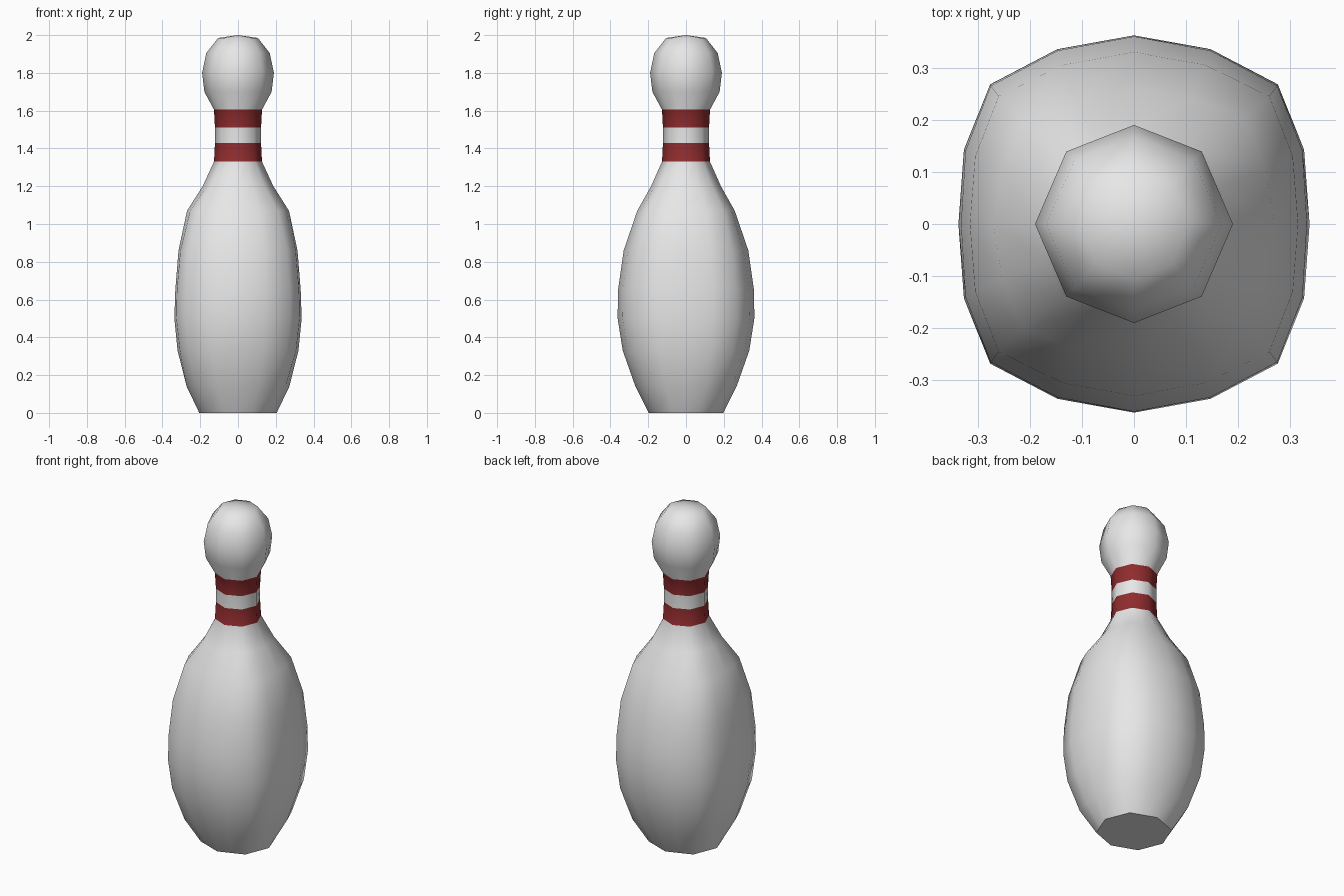
import bpy, bmesh


def material(name, rgb):
    m = bpy.data.materials.new(name)
    m.diffuse_color = (*rgb, 1)
    return m


# Rings: height, half width x, half width y, diagonal x, diagonal y, side bulge
RINGS = [
    (0.00, 0.205, 0.197, 0.148, 0.142, 1.00),
    (0.14, 0.272, 0.268, 0.212, 0.205, 1.04),
    (0.33, 0.320, 0.335, 0.260, 0.252, 1.06),
    (0.50, 0.337, 0.362, 0.276, 0.268, 1.065),
    (0.65, 0.332, 0.360, 0.275, 0.265, 1.065),
    (0.86, 0.315, 0.330, 0.260, 0.245, 1.06),
    (1.07, 0.270, 0.258, 0.212, 0.200, 1.05),
    (1.20, 0.187, 0.185, 0.140, 0.138, 1.02),
    (1.33, 0.127, 0.127, 0.090, 0.090, 1.0),
    (1.43, 0.122, 0.122, 0.086, 0.086, 1.0),
    (1.51, 0.122, 0.122, 0.086, 0.086, 1.0),
    (1.605, 0.127, 0.127, 0.090, 0.090, 1.0),
    (1.70, 0.178, 0.178, 0.122, 0.130, 1.0),
    (1.80, 0.190, 0.190, 0.130, 0.139, 1.0),
    (1.905, 0.168, 0.168, 0.115, 0.122, 1.0),
    (1.985, 0.105, 0.105, 0.073, 0.077, 1.0),
]


def ring_points(z, rx, ry, dx, dy, k):
    """Eight main points with a bulged midpoint between neighbours."""
    main = [(rx, 0), (dx, dy), (0, ry), (-dx, dy),
            (-rx, 0), (-dx, -dy), (0, -ry), (dx, -dy)]
    pts = []
    for i, (x, y) in enumerate(main):
        u, v = main[(i + 1) % 8]
        pts += [(x, y, z), ((x + u) / 2 * k, (y + v) / 2 * k, z)]
    return pts


# Pin body, neck and head as one lofted skin
bm = bmesh.new()
rings = [[bm.verts.new(p) for p in ring_points(*r)] for r in RINGS]
n = len(rings[0])
for a, b in zip(rings, rings[1:]):
    for i in range(n):
        j = (i + 1) % n
        bm.faces.new((a[i], a[j], b[j], b[i]))
base = bm.faces.new(rings[0][::-1])
apex = bm.verts.new((0, 0, 2.0))
for i in range(n):
    bm.faces.new((rings[-1][i], rings[-1][(i + 1) % n], apex))

# Two painted neck stripes, chosen by height
for f in bm.faces:
    f.smooth = True
    z = f.calc_center_median().z
    f.material_index = int(1.33 < z < 1.43 or 1.51 < z < 1.605)
base.smooth = False
for e in base.edges:
    e.smooth = False

mesh = bpy.data.meshes.new("bowling_pin")
bm.to_mesh(mesh)
bm.free()
mesh.materials.append(material("white", (0.8, 0.8, 0.8)))
mesh.materials.append(material("dark red", (0.28, 0.025, 0.027)))
pin = bpy.data.objects.new("bowling_pin", mesh)
bpy.context.collection.objects.link(pin)
